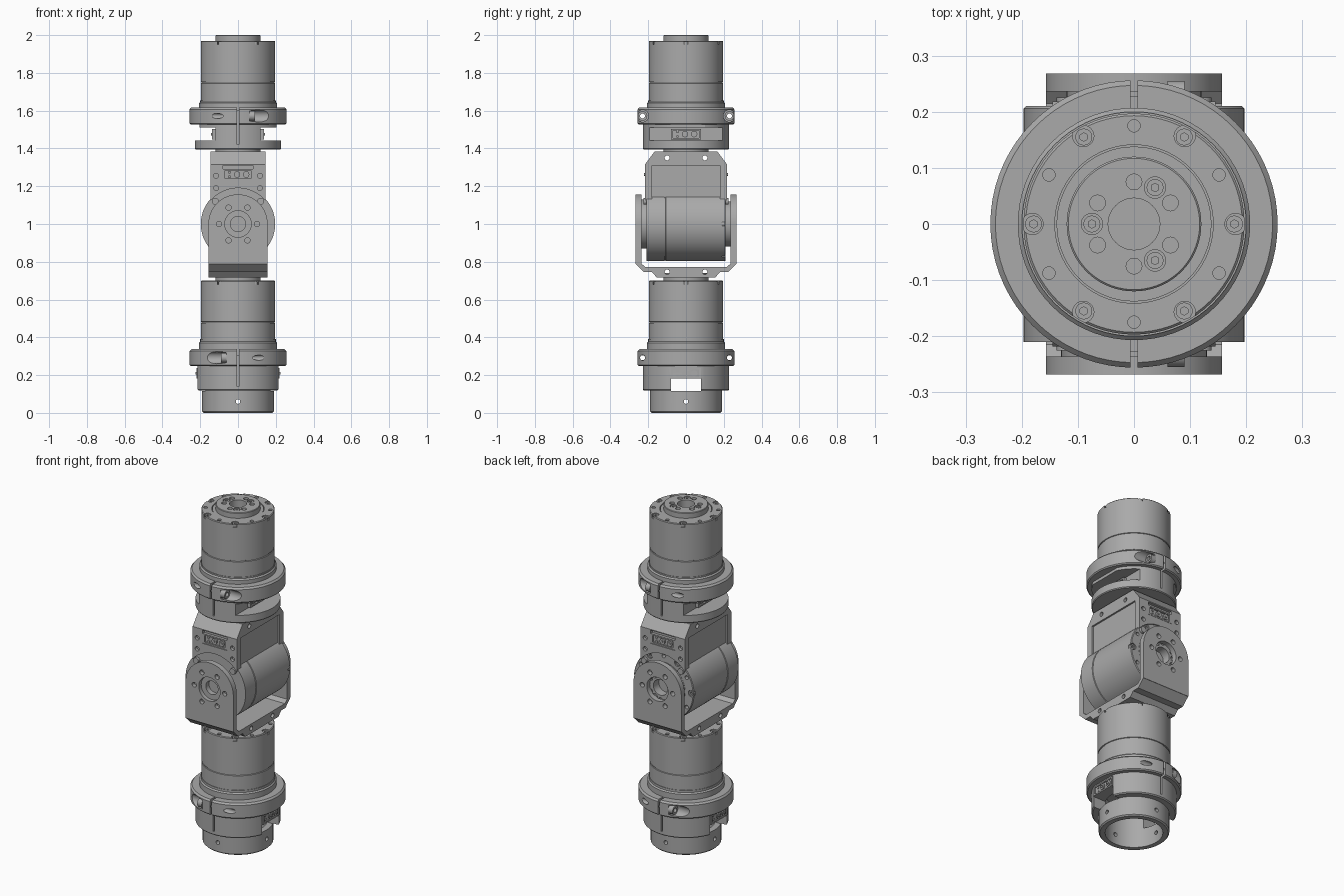
import bpy, bmesh, math
from mathutils import Matrix, Vector

if "Cube" in bpy.data.objects:
    bpy.data.objects.remove(bpy.data.objects["Cube"])

grey = bpy.data.materials.new("machined_grey")
grey.use_nodes = True
COLOUR = (0.40, 0.40, 0.40, 1)
grey.diffuse_color = COLOUR
grey.node_tree.nodes["Principled BSDF"].inputs["Base Color"].default_value = COLOUR

ALONG = {"x": Matrix.Rotation(math.pi / 2, 4, "Y"),
         "y": Matrix.Rotation(-math.pi / 2, 4, "X"),
         "z": Matrix.Identity(4)}


def finish(name, bm, matrix=Matrix.Identity(4)):
    bmesh.ops.recalc_face_normals(bm, faces=bm.faces)
    bm.transform(matrix)
    mesh = bpy.data.meshes.new(name)
    bm.to_mesh(mesh)
    bm.free()
    mesh.materials.append(grey)
    ob = bpy.data.objects.new(name, mesh)
    bpy.context.collection.objects.link(ob)
    return ob


def box(name, lo, hi):
    bm = bmesh.new()
    bmesh.ops.create_cube(bm, size=1)
    lo, hi = Vector(lo), Vector(hi)
    return finish(name, bm, Matrix.Translation((lo + hi) / 2) @ Matrix.Diagonal((*(hi - lo), 1)))


def rod(name, r, centre, length, axis="z", sides=24, matrix=Matrix.Identity(4)):
    bm = bmesh.new()
    bmesh.ops.create_cone(bm, cap_ends=True, segments=sides, radius1=r, radius2=r, depth=length)
    return finish(name, bm, matrix @ Matrix.Translation(centre) @ ALONG[axis])


def lathe(name, profile, matrix=Matrix.Identity(4), steps=72):
    # closed (radius, height) outline turned about z
    bm = bmesh.new()
    vs = [bm.verts.new((r, 0, z)) for r, z in profile]
    es = [bm.edges.new((a, b)) for a, b in zip(vs, vs[1:] + vs[:1])]
    bmesh.ops.spin(bm, geom=vs + es, cent=(0, 0, 0), axis=(0, 0, 1),
                   angle=math.tau, steps=steps, use_merge=True)
    bmesh.ops.remove_doubles(bm, verts=bm.verts, dist=1e-5)
    return finish(name, bm, matrix)


def extrude(name, outline, axis, start, end):
    # outline is (x, z) along y, or (y, z) along x
    bm = bmesh.new()
    put = (lambda a, b: (a, start, b)) if axis == "y" else (lambda a, b: (start, a, b))
    face = bm.faces.new([bm.verts.new(put(a, b)) for a, b in outline])
    new = bmesh.ops.extrude_face_region(bm, geom=[face])["geom"]
    step = (0, end - start, 0) if axis == "y" else (end - start, 0, 0)
    bmesh.ops.translate(bm, vec=step, verts=[v for v in new if isinstance(v, bmesh.types.BMVert)])
    return finish(name, bm)


def cut(ob, cutters):
    with bpy.context.temp_override(active_object=cutters[0], object=cutters[0],
                                   selected_objects=cutters, selected_editable_objects=cutters):
        bpy.ops.object.join()
    tool = cutters[0]
    tool.hide_render = True
    mod = ob.modifiers.new("cut", "BOOLEAN")
    mod.operation, mod.solver, mod.object, mod.use_self = "DIFFERENCE", "EXACT", tool, True
    bpy.context.view_layer.update()
    with bpy.context.temp_override(active_object=ob, object=ob, selected_objects=[ob]):
        bpy.ops.object.modifier_apply(modifier="cut")
    bpy.data.objects.remove(tool)
    return ob


def polar(r, degrees, z):
    a = math.radians(degrees)
    return Vector((r * math.cos(a), r * math.sin(a), z))


def bolt(name, r, pos, height, matrix):
    cap = rod(name, r, pos, height, matrix=matrix)
    return cut(cap, [rod("socket", r * 0.5, pos + Vector((0, 0, height / 2)), height, sides=6, matrix=matrix)])


def motor(name, h, matrix):
    # drive housing with an output flange on its top
    R = 0.197
    body = lathe(name + "_housing", [
        (0, 0), (R, 0), (R, 0.095), (R - 0.004, 0.097), (R - 0.004, 0.101), (R, 0.103),
        (R, h - 0.004), (R - 0.004, h), (0.141, h), (0.141, h - 0.02), (0, h - 0.02)], matrix)
    tools = []
    for k in range(6):
        tools.append(rod("c", 0.011, polar(0.175, 60 * k + 30, h), 0.05, matrix=matrix))
        tools.append(rod("c", 0.019, polar(0.181, 60 * k, h), 0.04, matrix=matrix))
    cut(body, tools)
    for k in range(6):
        bolt(name + "_rim_bolt", 0.015, polar(0.179, 60 * k, h - 0.013), 0.018, matrix)
    flange = lathe(name + "_output_flange", [
        (0.046, h - 0.05), (0.138, h - 0.05), (0.138, h - 0.002), (0.12, h - 0.002),
        (0.12, h + 0.027), (0.117, h + 0.03), (0.046, h + 0.03)], matrix)
    caps = (60, 180, 300)
    cut(flange, [rod("c", 0.019 if a in caps else 0.014, polar(0.075, a, h + 0.03), 0.03, matrix=matrix)
                 for a in (30, 60, 90, 150, 180, 210, 270, 300, 330)])
    for a in caps:
        bolt(name + "_flange_bolt", 0.015, polar(0.075, a, h + 0.021), 0.014, matrix)


def connector(name, matrix):
    # socket plate facing local +z, long side on local x
    plate = box(name + "_plate", (-0.08, -0.028, -0.01), (0.08, 0.028, 0.012))
    cut(plate, [box("c", (-0.068, -0.02, 0.002), (0.068, 0.02, 0.03))])
    plate.data.transform(matrix)
    for x in (-0.005, 0.043):
        rod(name + "_plug", 0.017, (x, 0, 0.006), 0.012, matrix=matrix)
        rod(name + "_pin", 0.007, (x, 0, 0.01), 0.014, matrix=matrix)
    for y in (-0.012, 0.012):
        rod(name + "_contact", 0.007, (-0.045, y, 0.005), 0.01, matrix=matrix)


def facing(sx, sy, pos):
    # matrix turning local z to a horizontal direction, local y up
    z, up = Vector((sx, sy, 0)), Vector((0, 0, 1))
    rot = Matrix((up.cross(z), up, z)).transposed().to_4x4()
    return Matrix.Translation(pos) @ rot


def clamp(name, z0, z1, side):
    # split collar with tangential screws, front and back
    zm = (z0 + z1) / 2
    ring = lathe(name + "_collar", [(0.19, z0), (0.25, z0), (0.256, z0 + 0.006), (0.256, z1 - 0.01),
                                    (0.247, z1), (0.19, z1)])
    tools = []
    for s in (-1, 1):
        tools.append(box("c", (-0.006, s * 0.225 - 0.04, z0 - 0.1), (0.006, s * 0.225 + 0.04, z1 + 0.1)))
        tools.append(rod("c", 0.014, (0, s * 0.23, zm), 0.6, "x"))
        tools.append(rod("c", 0.032, (side * 0.16, s * 0.23, zm), 0.2, "x"))
    cut(ring, tools)
    for s in (-1, 1):
        head = rod(name + "_screw", 0.025, (side * 0.075, s * 0.23, zm), 0.03, "x")
        cut(head, [rod("c", 0.013, (side * 0.075, s * 0.23, zm), 0.1, "x")])


def slits(z0, z1):
    return [box("c", (-0.006, s * 0.21 - 0.04, z0), (0.006, s * 0.21 + 0.04, z1)) for s in (-1, 1)]


# lower drum: base tube, shoulder, side windows
drum = lathe("lower_drum", [(0.155, 0), (0.183, 0), (0.19, 0.007), (0.19, 0.118), (0.222, 0.118), (0.228, 0.124),
                            (0.228, 0.25), (0.2, 0.25), (0.2, 0.39), (0, 0.39), (0, 0.24), (0.155, 0.24)])
cut(drum, slits(0.14, 0.3) + [box("c", (-0.4, -0.08, 0.115), (0.4, 0.08, 0.181))]
    + [rod("c", 0.012, (0, 0, 0.06), 0.8, a) for a in "xy"]
    + [box("c", (s * 0.314 - 0.1, -0.4, 0.125), (s * 0.314 + 0.1, 0.4, 0.3)) for s in (-1, 1)])
lathe("lower_step", [(0.18, 0.33), (0.207, 0.33), (0.207, 0.37), (0.197, 0.38), (0.18, 0.38)])
clamp("lower", 0.247, 0.337, -1)
motor("lower", 0.32, Matrix.Translation((0, 0, 0.38)))

# upper drum: foot flange, waist cut on both sides
drum = lathe("upper_drum", [(0, 1.395), (0.224, 1.395), (0.228, 1.4), (0.228, 1.53), (0.2, 1.53),
                            (0.2, 1.655), (0, 1.655)])
cut(drum, slits(1.42, 1.6)
    + [box("c", (s * 0.27 - 0.15, -0.4, 1.442), (s * 0.27 + 0.15, 0.4, 1.51)) for s in (-1, 1)]
    + [box("c", (s * 0.355 - 0.15, -0.4, 1.5), (s * 0.355 + 0.15, 0.4, 1.53)) for s in (-1, 1)])
lathe("upper_step", [(0.18, 1.6), (0.207, 1.6), (0.207, 1.64), (0.197, 1.65), (0.18, 1.65)])
clamp("upper", 1.527, 1.617, 1)
motor("upper", 0.32, Matrix.Translation((0, 0, 1.65)))
for s in (-1, 1):
    connector("lower_connector", facing(s, 0, (s * 0.208, 0, 0.209)))
    connector("upper_connector", facing(s, 0, (s * 0.126, 0, 1.476)))

# elbow drive lying along y
motor("elbow", 0.42, Matrix.Translation((0, -0.21, 1.0)) @ ALONG["y"])
hub = rod("elbow_rear_hub", 0.13, (0, -0.225, 1.0), 0.04, "y", 48)
cut(hub, [rod("c", 0.04, (0, -0.24, 1.0), 0.05, "y", 32)])

# upper bracket: chamfered block carrying the elbow drive
rod("upper_bracket_flange", 0.12, (0, 0, 1.385), 0.04, sides=48)
block = extrude("upper_bracket", [(-0.218, 1.06), (-0.218, 1.315), (-0.165, 1.385), (0.165, 1.385),
                                  (0.218, 1.315), (0.218, 1.06)], "x", -0.145, 0.145)
tools = [box("c", (s * 0.185 - 0.05, -0.18, 1.0), (s * 0.185 + 0.05, 0.18, 1.31)) for s in (-1, 1)]
tools.append(rod("c", 0.19, (0, 0, 1.0), 0.6, "y", 64))
tools += [box("c", (-0.08, s * 0.22 - 0.02, 1.232), (0.08, s * 0.22 + 0.02, 1.31)) for s in (-1, 1)]
tools += [rod("c", 0.013, (x, s * 0.22, z), 0.04, "y") for s in (-1, 1)
          for x in (-0.116, 0.116) for z in (1.19, 1.255)]
tools += [rod("c", 0.013, (0, y, 1.35), 0.6, "x") for y in (-0.1, 0.1)]
cut(block, tools)
for s in (-1, 1):
    connector("elbow_connector", facing(0, s, (0, s * 0.205, 1.262)))
    for x in (-0.12, 0.12):
        rod("bracket_screw", 0.018, (x, s * 0.215, 1.12), 0.02, "y")

# lower bracket: fork with round-topped cheeks
rod("lower_bracket_flange", 0.12, (0, 0, 0.72), 0.04, sides=48)
base = extrude("fork_base", [(-0.236, 0.79), (-0.268, 0.79), (-0.222, 0.745), (-0.18, 0.745), (-0.155, 0.717),
                             (0.155, 0.717), (0.18, 0.745), (0.222, 0.745), (0.268, 0.79), (0.236, 0.79),
                             (0.215, 0.772), (-0.215, 0.772)], "x", -0.157, 0.157)
cut(base, [rod("c", 0.013, (0, y, 0.746), 0.6, "x") for y in (-0.1, 0.1)])
arch = [(0.157 * math.cos(math.pi * k / 32), 1 + 0.157 * math.sin(math.pi * k / 32)) for k in range(33)]
for s, side in ((-1, "front"), (1, "back")):
    cheek = extrude(side + "_fork_cheek", [(-0.157, 0.788), (0.157, 0.788)] + arch, "y", s * 0.236, s * 0.268)
    cut(cheek, [rod("c", 0.07, (0, s * 0.25, 1), 0.1, "y", 40)]
        + [rod("c", 0.014, (0.1 * math.cos(k * math.pi / 3), s * 0.25, 1 + 0.1 * math.sin(k * math.pi / 3)), 0.1, "y")
           for k in range(6)])

# smooth the round faces, keep edges crisp
for ob in bpy.context.scene.objects:
    ob.select_set(ob.type == "MESH")
    if ob.type == "MESH":
        bpy.context.view_layer.objects.active = ob
bpy.ops.object.shade_smooth_by_angle(angle=math.radians(25))
